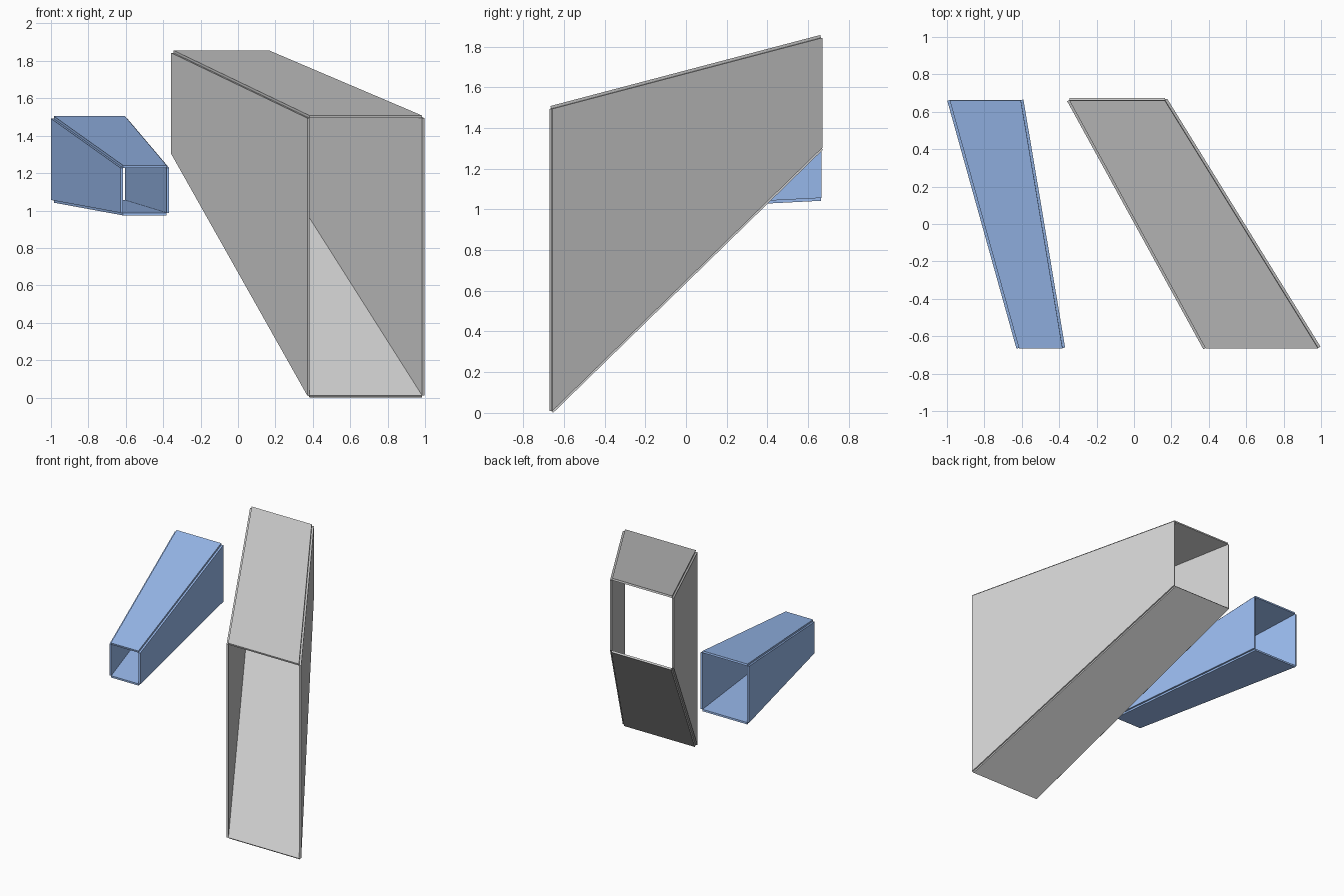
import bpy
import bmesh
from mathutils import Vector

if "Cube" in bpy.data.objects:
    bpy.data.objects.remove(bpy.data.objects["Cube"])

HALF_DEPTH = 0.663
THICK = 0.014


def panel(name, quad, centre, material=None):
    """Flat sheet given by its inner face, thickened away from the duct centre."""
    quad = [Vector(p) for p in quad]
    normal = (quad[1] - quad[0]).cross(quad[3] - quad[0]).normalized()
    if normal.dot(sum(quad, Vector()) / 4 - centre) < 0:
        normal = -normal
    bm = bmesh.new()
    face = bm.faces.new([bm.verts.new(p) for p in quad])
    grown = bmesh.ops.extrude_face_region(bm, geom=[face], use_keep_orig=True)
    moved = [v for v in grown["geom"] if isinstance(v, bmesh.types.BMVert)]
    bmesh.ops.translate(bm, verts=moved, vec=normal * THICK)
    bmesh.ops.recalc_face_normals(bm, faces=bm.faces)
    mesh = bpy.data.meshes.new(name)
    bm.to_mesh(mesh)
    bm.free()
    if material:
        mesh.materials.append(material)
    bpy.context.collection.objects.link(bpy.data.objects.new(name, mesh))


def duct(name, front, back, material=None):
    """Open tapered duct; front and back are (x0, x1, z0, z1) openings."""
    def corners(x0, x1, z0, z1, y):
        return [Vector((x, y, z)) for x, z in ((x0, z0), (x1, z0), (x1, z1), (x0, z1))]
    f = corners(*front, -HALF_DEPTH)
    b = corners(*back, HALF_DEPTH)
    centre = sum(f + b, Vector()) / 8
    for i, side in enumerate(("floor", "right_wall", "roof", "left_wall")):
        j = (i + 1) % 4
        panel(f"{name}_{side}", (f[i], f[j], b[j], b[i]), centre, material)


blue = bpy.data.materials.new("blue")
blue.diffuse_color = (0.33, 0.51, 0.88, 1)
blue.use_nodes = True
blue.node_tree.nodes["Principled BSDF"].inputs["Base Color"].default_value = blue.diffuse_color

# Tall grey duct and small blue duct
duct("large_duct", (0.383, 0.985, 0.010, 1.494), (-0.345, 0.165, 1.303, 1.843))
duct("small_duct", (-0.615, -0.382, 0.988, 1.228), (-0.985, -0.605, 1.056, 1.491), blue)
